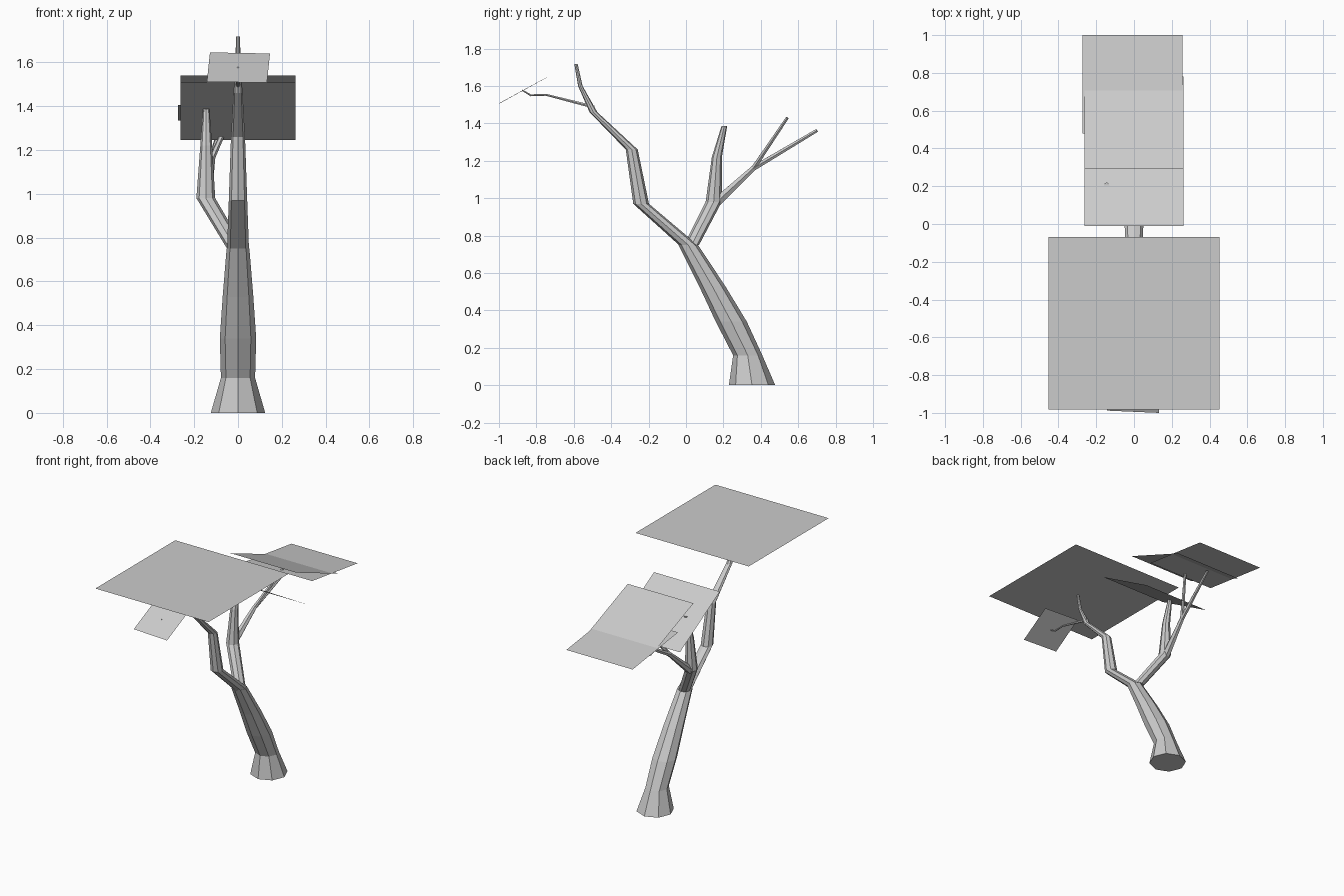
import bpy, math
from mathutils import Vector

if "Cube" in bpy.data.objects:
    bpy.data.objects.remove(bpy.data.objects["Cube"])


def mesh_object(name, verts, faces):
    me = bpy.data.meshes.new(name)
    me.from_pydata([tuple(v) for v in verts], [], faces)
    me.update()
    ob = bpy.data.objects.new(name, me)
    bpy.context.collection.objects.link(ob)
    return ob


def limb(name, path, sides=8, level=True):
    """Faceted tapering tube through (x, y, z, radius); rings level or square to the path."""
    pts = [Vector(p[:3]) for p in path]
    verts, faces = [], []
    for i, p in enumerate(pts):
        t = (pts[min(i + 1, len(pts) - 1)] - pts[max(i - 1, 0)]).normalized()
        if level:
            u, v = Vector((1, 0, 0)), Vector((0, 1, 0))
        else:
            v = t.cross(Vector((1, 0, 0))).normalized()
            u = v.cross(t).normalized()
        for k in range(sides):
            a = 2 * math.pi * k / sides
            verts.append(p + path[i][3] * (math.cos(a) * u + math.sin(a) * v))
    for i in range(len(pts) - 1):
        for k in range(sides):
            a, b = i * sides + k, i * sides + (k + 1) % sides
            faces.append((a, b, b + sides, a + sides))
    faces.append(tuple(reversed(range(sides))))
    faces.append(tuple(range(len(verts) - sides, len(verts))))
    return mesh_object(name, verts, faces)


def leaf_card(name, cx, half, y0, z0, y1, z1):
    """Flat foliage card sloping from (y0, z0) to (y1, z1)."""
    return mesh_object(name, [(cx - half, y0, z0), (cx + half, y0, z0),
                              (cx + half, y1, z1), (cx - half, y1, z1)], [(0, 1, 2, 3)])


# Leaning trunk with flared foot
limb("trunk", [(0, .353, 0, .124), (0, .330, .16, .078), (0, .242, .34, .083),
               (0, .14, .53, .070), (0, .012, .75, .052)])

# Main limbs
limb("front_branch", [(0, .012, .75, .050), (0, -.24, .97, .042), (0, -.29, 1.26, .032),
                      (0, -.495, 1.46, .021), (0, -.565, 1.60, .012), (0, -.588, 1.717, .009)])
limb("rear_branch", [(-.01, .03, .75, .040), (-.147, .148, .98, .043),
                     (-.145, .165, 1.22, .027), (-.145, .205, 1.386, .015)])

# Thin side twigs
limb("rear_twig", [(-.147, .165, .98, .028), (-.12, .36, 1.16, .016),
                   (-.06, .70, 1.362, .010)], 6, False)
limb("rear_twig_fork", [(-.12, .36, 1.16, .014), (0, .542, 1.43, .009)], 6, False)
limb("front_twig", [(0, -.49, 1.487, .010), (0, -.75, 1.553, .006),
                    (0, -.83, 1.55, .006), (0, -.877, 1.578, .004)], 6, False)

# Foliage cards
leaf_card("front_leaf_card", 0, .453, -.983, 1.72, -.07, 1.72)
leaf_card("middle_leaf_card", 0, .263, -.01, 1.51, .445, 1.245)
leaf_card("rear_leaf_card", 0, .263, .29, 1.54, .78, 1.345)
leaf_card("far_leaf_card", -.008, .265, .48, 1.405, 1.0, 1.335)
mesh_object("small_leaf_card", [(-.142, -.988, 1.511), (.132, -1.0, 1.507),
                                (.146, -.757, 1.640), (-.128, -.745, 1.645)], [(0, 1, 2, 3)])
